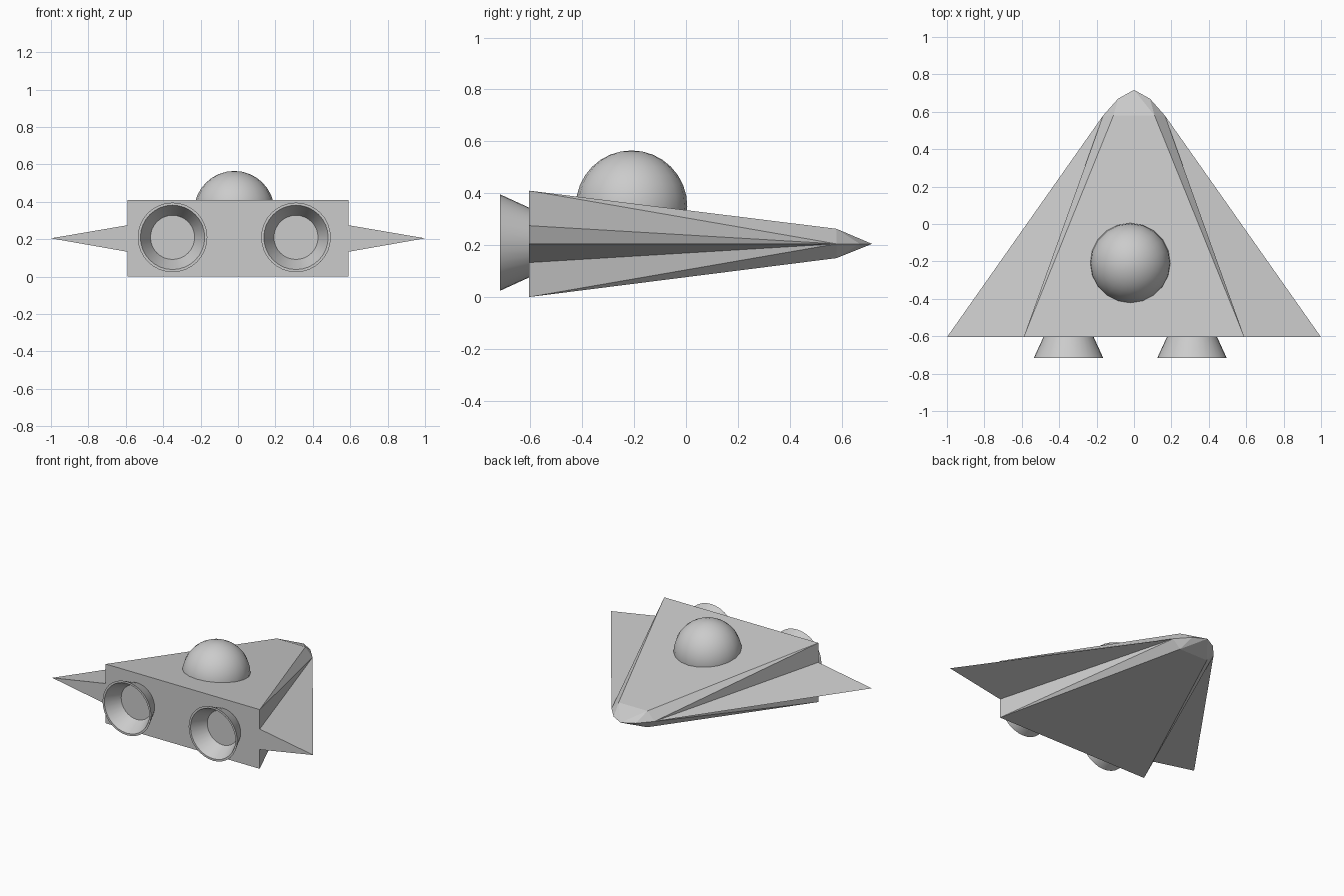
import bpy, bmesh, math

if "Cube" in bpy.data.objects:
    bpy.data.objects.remove(bpy.data.objects["Cube"])

BACK, MID = -0.605, 0.205


def convex(name, points):
    """Flat-faced solid wrapped round a few corner points."""
    bm = bmesh.new()
    for p in points:
        bm.verts.new(p)
    bmesh.ops.convex_hull(bm, input=bm.verts[:])
    bmesh.ops.dissolve_limit(bm, angle_limit=math.radians(0.5),
                             verts=bm.verts[:], edges=bm.edges[:])
    bmesh.ops.recalc_face_normals(bm, faces=bm.faces[:])
    mesh = bpy.data.meshes.new(name)
    bm.to_mesh(mesh)
    bm.free()
    ob = bpy.data.objects.new(name, mesh)
    bpy.context.collection.objects.link(ob)
    return ob


def smooth(ob, angle=30):
    bpy.ops.object.select_all(action='DESELECT')
    ob.select_set(True)
    bpy.context.view_layer.objects.active = ob
    bpy.ops.object.shade_smooth_by_angle(angle=math.radians(angle))


# Wedge hull with a faceted, pointed nose
corners = [(0, 0.717, MID)]
for s in (-1, 1):
    corners += [(s * 0.59, BACK, 0), (s * 0.59, BACK, 0.41),
                (s * 0.11, 0.58, 0.15), (s * 0.11, 0.58, 0.263),
                (s * 0.165, 0.58, MID), (s * 0.085, 0.67, MID)]
convex("hull", corners)

# Thin triangular wings
for s, side in ((-1, "left"), (1, "right")):
    convex(side + "_wing", [(s * 0.585, BACK, 0.132), (s * 0.585, BACK, 0.276),
                            (s * 1.0, BACK, MID), (s * 0.165, 0.58, MID)])

# Cockpit dome
bpy.ops.mesh.primitive_uv_sphere_add(segments=20, ring_count=16, radius=0.215,
                                     location=(-0.02, -0.21, 0.35))
dome = bpy.context.object
dome.name = "cockpit_dome"
smooth(dome)


# Flared hollow engine nozzles: (radius, y) profile spun round the y axis
def nozzle(name, x, z, n=32):
    profile = [(0.13, BACK + 0.01), (0.186, -0.717), (0.172, -0.717), (0.118, BACK - 0.005)]
    bm = bmesh.new()
    rings = [[bm.verts.new((x + r * math.cos(2 * math.pi * i / n), y,
                            z + r * math.sin(2 * math.pi * i / n))) for i in range(n)]
             for r, y in profile]
    for a, b in zip(rings, rings[1:]):
        for i in range(n):
            j = (i + 1) % n
            bm.faces.new((a[i], a[j], b[j], b[i]))
    bm.faces.new(rings[-1])
    bm.faces.new(rings[0])
    bmesh.ops.recalc_face_normals(bm, faces=bm.faces[:])
    mesh = bpy.data.meshes.new(name)
    bm.to_mesh(mesh)
    bm.free()
    ob = bpy.data.objects.new(name, mesh)
    bpy.context.collection.objects.link(ob)
    smooth(ob)


nozzle("left_engine", -0.35, 0.21)
nozzle("right_engine", 0.31, 0.21)
